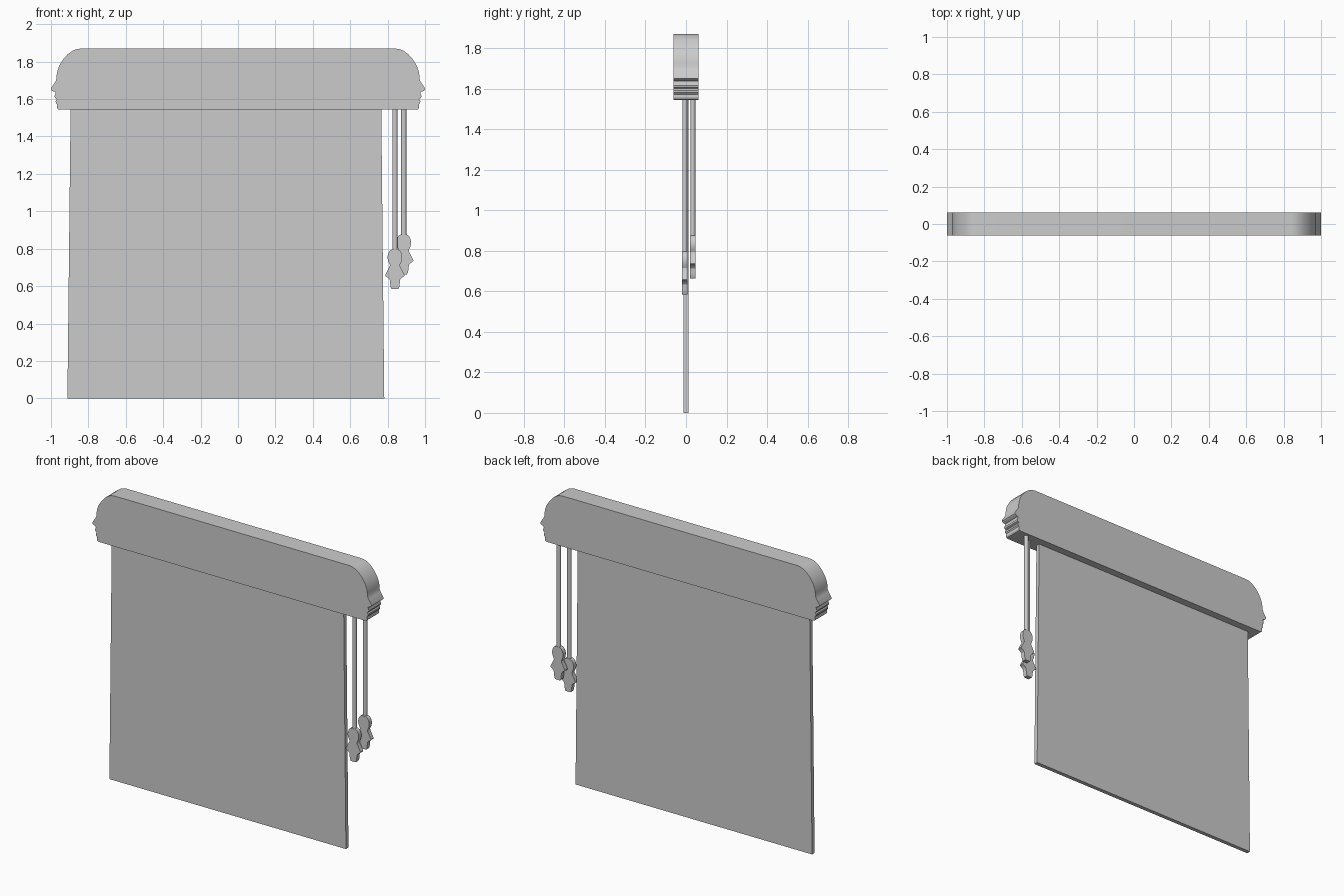
import bpy, bmesh, math

if "Cube" in bpy.data.objects:
    bpy.data.objects.remove(bpy.data.objects["Cube"])


def finish(name, bm):
    bmesh.ops.recalc_face_normals(bm, faces=bm.faces)
    mesh = bpy.data.meshes.new(name)
    bm.to_mesh(mesh)
    bm.free()
    obj = bpy.data.objects.new(name, mesh)
    bpy.context.collection.objects.link(obj)
    bpy.ops.object.select_all(action='DESELECT')
    obj.select_set(True)
    bpy.context.view_layer.objects.active = obj
    bpy.ops.object.shade_smooth_by_angle(angle=math.radians(30))
    return obj


def plate(name, outline, y0, y1):
    """Extrude an x/z outline between two depths."""
    bm = bmesh.new()
    face = bm.faces.new([bm.verts.new((x, y0, z)) for x, z in outline])
    ext = bmesh.ops.extrude_face_region(bm, geom=[face])
    for v in ext['geom']:
        if isinstance(v, bmesh.types.BMVert):
            v.co.y = y1
    return finish(name, bm)


def mirrored(half, cx=0.0, top=0.0):
    """Close a right-hand half profile into a symmetric outline."""
    right = [(cx + x, top + z) for x, z in half]
    left = [(cx - x, top + z) for x, z in reversed(half)]
    return right + left


def cord(name, x, y, z0, z1, radius=0.0138):
    bm = bmesh.new()
    ring = [bm.verts.new((x + radius * math.cos(a), y + radius * 0.9 * math.sin(a), z0))
            for a in (2 * math.pi * i / 16 for i in range(16))]
    face = bm.faces.new(ring)
    ext = bmesh.ops.extrude_face_region(bm, geom=[face])
    for v in ext['geom']:
        if isinstance(v, bmesh.types.BMVert):
            v.co.z = z1
    return finish(name, bm)


# Valance box with moulded ends
valance = [(0.84, 1.87), (0.862, 1.867), (0.885, 1.858), (0.91, 1.84), (0.935, 1.812),
           (0.955, 1.78), (0.966, 1.75), (0.97, 1.725), (0.971, 1.705), (0.978, 1.69),
           (0.998, 1.66), (1.0, 1.65), (0.992, 1.643), (0.976, 1.638), (0.975, 1.63),
           (0.981, 1.615), (0.978, 1.605), (0.968, 1.60), (0.975, 1.59), (0.974, 1.58),
           (0.967, 1.572), (0.968, 1.555), (0.963, 1.546), (0.953, 1.543)]
plate("valance", mirrored(valance), -0.062, 0.062)

# Hanging shade, slightly wider at the bottom
plate("shade_sheet", [(-0.912, 0.0), (0.782, 0.0), (0.766, 1.545), (-0.895, 1.545)],
      -0.013, 0.013)

# Pull cords with shaped pulls
pull = [(0.014, 0.0), (0.026, -0.006), (0.034, -0.018), (0.039, -0.036), (0.039, -0.05),
        (0.035, -0.066), (0.027, -0.083), (0.028, -0.092), (0.036, -0.106),
        (0.052, -0.138), (0.05, -0.144), (0.036, -0.153), (0.028, -0.163),
        (0.025, -0.185), (0.023, -0.203), (0.017, -0.213)]
for label, x, y, top in (("front", 0.839, -0.006, 0.797), ("rear", 0.886, 0.034, 0.876)):
    cord(label + "_cord", x, y, top - 0.005, 1.545)
    plate(label + "_cord_pull", mirrored(pull, x, top), y - 0.014, y + 0.014)
